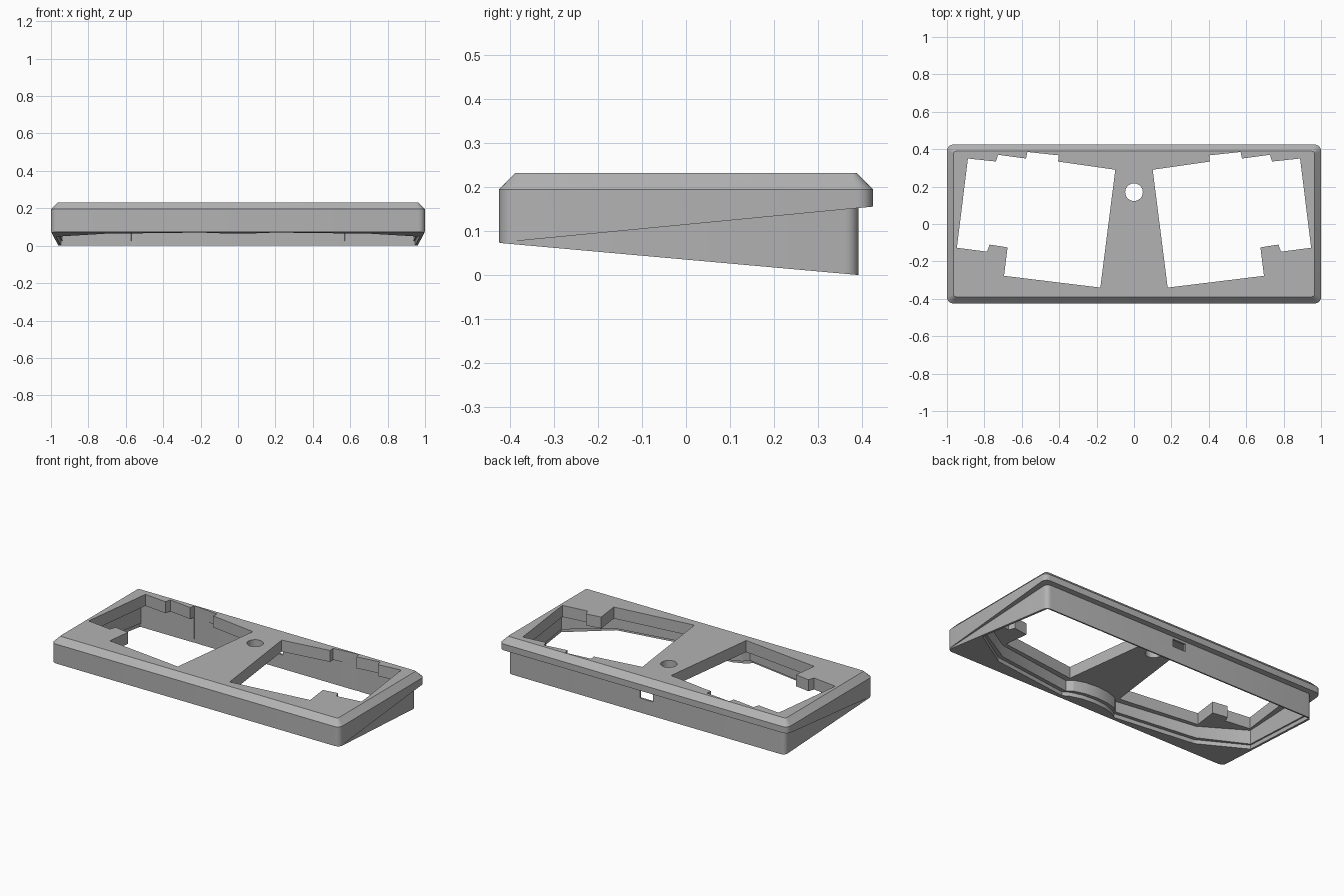
import bpy, bmesh, math

if "Cube" in bpy.data.objects:
    bpy.data.objects.remove(bpy.data.objects["Cube"])


def bottom_z(y):
    # sloping underside: high at the front, touching the ground at the back
    return 0.035 - 0.0893 * y


def lip_z(y):
    # underside of the overhanging upper rim, rising towards the back
    return 0.0735 + 0.0965 * (y + 0.425)


def outline(xf, xb, y0, y1, r, seg=5):
    # rounded four-sided outline; front and back half-widths may differ
    corners = [(xf, y0, -90), (xb, y1, 0), (-xb, y1, 90), (-xf, y0, 180)]
    pts = []
    for x, y, a0 in corners:
        cx = x - math.copysign(r, x)
        cy = y - math.copysign(r, y)
        for i in range(seg + 1):
            a = math.radians(a0 + 90 * i / seg)
            pts.append((cx + r * math.cos(a), cy + r * math.sin(a)))
    return pts


def loft(name, rings):
    # rings: list of (points, height), height is a number or function of y
    bm = bmesh.new()
    loops = []
    for pts, z in rings:
        loops.append([bm.verts.new((x, y, z(y) if callable(z) else z)) for x, y in pts])
    for a, b in zip(loops, loops[1:]):
        n = len(a)
        for i in range(n):
            bm.faces.new((a[i], a[(i + 1) % n], b[(i + 1) % n], b[i]))
    bm.faces.new(loops[0][::-1])
    bm.faces.new(loops[-1])
    bmesh.ops.recalc_face_normals(bm, faces=bm.faces)
    mesh = bpy.data.meshes.new(name)
    bm.to_mesh(mesh)
    bm.free()
    obj = bpy.data.objects.new(name, mesh)
    bpy.context.collection.objects.link(obj)
    return obj


def prism(name, pts, z0, z1):
    return loft(name, [(pts, z0), (pts, z1)])


def boolean(target, tool, op):
    mod = target.modifiers.new(tool.name, 'BOOLEAN')
    mod.operation = op
    mod.solver = 'EXACT'
    mod.object = tool
    bpy.context.view_layer.objects.active = target
    bpy.ops.object.modifier_apply(modifier=mod.name)
    bpy.data.objects.remove(tool)


def mirrored(half):
    # close a right-hand chain of points with its reflection
    return half + [(-x, y) for x, y in reversed(half) if x > 0]


# upper rim with chamfered top edge
case = loft("keyboard_case", [
    (outline(1, 1, -0.425, 0.425, 0.035), lip_z),
    (outline(1, 1, -0.425, 0.425, 0.035), 0.195),
    (outline(0.964, 0.964, -0.389, 0.389, 0.012), 0.232)])

# inset lower wall, tapering towards the back
lower = outline(0.997, 0.962, -0.423, 0.392, 0.03)
boolean(case, loft("lower_wall", [(lower, bottom_z), (lower, 0.19)]), 'UNION')

# underside pocket
pocket = mirrored([(0, 0.38), (0.938, 0.38), (0.962, -0.14), (0.70, -0.30),
                   (0.18, -0.375), (0.15, -0.345), (0.08, -0.322), (0, -0.315)])
boolean(case, prism("pocket", pocket, -0.2, 0.16), 'DIFFERENCE')

# shallow step around the pocket for a base cover
step = mirrored([(0, 0.382), (0.947, 0.382), (0.972, -0.15), (0.71, -0.325),
                 (0.19, -0.398), (0.15, -0.37), (0.08, -0.347), (0, -0.34)])
boolean(case, loft("cover_step", [(step, -0.2), (step, lambda y: bottom_z(y) + 0.025)]),
        'DIFFERENCE')

# two angled key openings
keys = [(0.10, 0.29), (0.406, 0.334), (0.402, 0.367), (0.57, 0.385), (0.577, 0.35),
        (0.727, 0.37), (0.738, 0.334), (0.888, 0.35), (0.947, -0.127), (0.786, -0.148),
        (0.772, -0.11), (0.676, -0.125), (0.695, -0.277), (0.18, -0.34)]
for side in (1, -1):
    boolean(case, prism("key_opening", [(x * side, y) for x, y in keys], -0.3, 0.5),
            'DIFFERENCE')

# round hole in the centre of the top
circle = [(0.047 * math.cos(math.tau * i / 40), 0.17 + 0.047 * math.sin(math.tau * i / 40))
          for i in range(40)]
boolean(case, prism("round_hole", circle, 0.1, 0.5), 'DIFFERENCE')

# cable port through the back wall
port = [(-0.045, 0.33), (0.045, 0.33), (0.045, 0.41), (-0.045, 0.41)]
boolean(case, prism("cable_port", port, 0.09, 0.138), 'DIFFERENCE')

# single grey material
grey = bpy.data.materials.new("grey_plastic")
grey.diffuse_color = (0.45, 0.45, 0.45, 1)
grey.use_nodes = True
grey.node_tree.nodes["Principled BSDF"].inputs["Base Color"].default_value = grey.diffuse_color
case.data.materials.clear()
case.data.materials.append(grey)
for p in case.data.polygons:
    p.material_index = 0

bpy.ops.object.select_all(action='DESELECT')
case.select_set(True)
bpy.context.view_layer.objects.active = case
bpy.ops.object.shade_smooth_by_angle(angle=math.radians(25))
